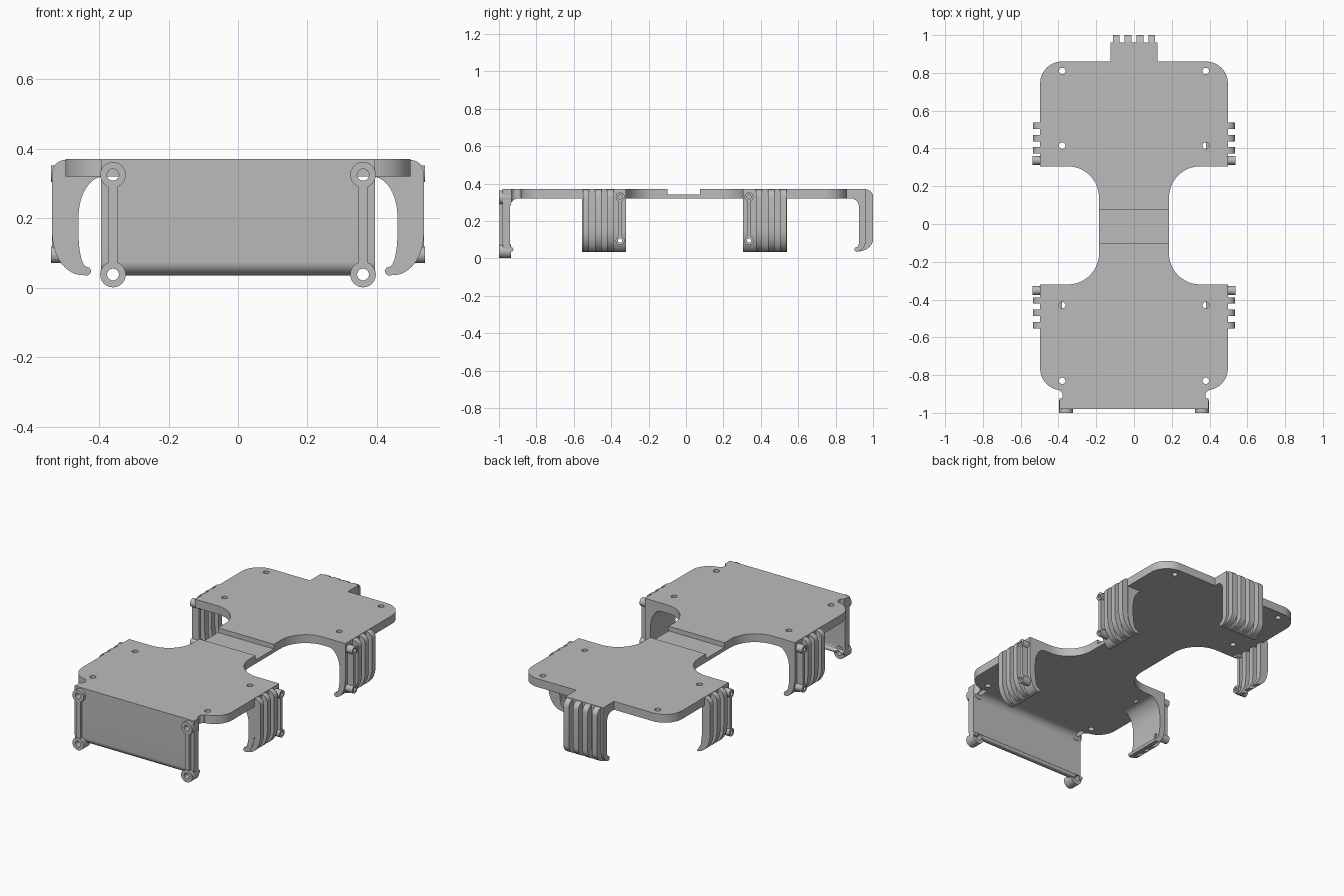
import bpy, bmesh
from math import sin, cos, pi, radians
from mathutils import Matrix, Vector

old = bpy.data.objects.get("Cube")
if old:
    bpy.data.objects.remove(old, do_unlink=True)

grey = bpy.data.materials.new("plain grey")
grey.use_nodes = True
grey.diffuse_color = (0.5, 0.5, 0.5, 1)
grey.node_tree.nodes["Principled BSDF"].inputs["Base Color"].default_value = (0.5, 0.5, 0.5, 1)

TOP, UNDER, EDGE = 0.37, 0.32, 0.497
PLANES = {"xy": lambda a, b, h: (a, b, h),
          "xz": lambda a, b, h: (a, h, b),
          "yz": lambda a, b, h: (h, a, b)}
parts = []


def arc(cx, cy, rx, ry, a0, a1, n=12):
    angles = [radians(a0 + (a1 - a0) * i / n) for i in range(n + 1)]
    return [(cx + rx * cos(a), cy + ry * sin(a)) for a in angles]


def circle(cx, cy, r):
    return arc(cx, cy, r, r, 0, 360, 24)[:-1]


def box(a0, a1, b0, b1):
    return [(a0, b0), (a1, b0), (a1, b1), (a0, b1)]


def prism(name, outline, plane, lo, hi, place=Matrix(), keep=True):
    """Extrude an outline lying in a plane from lo to hi."""
    bm = bmesh.new()
    put = PLANES[plane]
    rings = [[bm.verts.new(place @ Vector(put(a, b, h))) for a, b in outline] for h in (lo, hi)]
    n = len(outline)
    for ring in rings:
        bm.faces.new(ring)
    for i in range(n):
        j = (i + 1) % n
        bm.faces.new((rings[0][i], rings[0][j], rings[1][j], rings[1][i]))
    bmesh.ops.recalc_face_normals(bm, faces=bm.faces)
    mesh = bpy.data.meshes.new(name)
    bm.to_mesh(mesh)
    bm.free()
    mesh.materials.append(grey)
    obj = bpy.data.objects.new(name, mesh)
    bpy.context.collection.objects.link(obj)
    if keep:
        parts.append(obj)
    return obj


def cut(obj, outline, plane, lo, hi, place=Matrix()):
    cutter = prism("cutter", outline, plane, lo, hi, place, keep=False)
    cutter.hide_render = True
    mod = obj.modifiers.new("cut", "BOOLEAN")
    mod.operation, mod.solver, mod.object = "DIFFERENCE", "EXACT", cutter
    bpy.context.view_layer.objects.active = obj
    bpy.ops.object.modifier_apply(modifier=mod.name)
    bpy.data.objects.remove(cutter, do_unlink=True)


def wall_profile(top, inner, fillet, drop, thick, bend, lip):
    """Curled wall: x points outward, outer face at x = 0."""
    pts = [(0, top), (-inner, top), (-inner, UNDER)]
    pts += arc(-fillet, UNDER - drop, fillet - thick, drop, 90, 0)
    pts += arc(-lip, bend, lip - thick, bend - 0.06, 0, -90)
    pts += arc(-lip, 0.0475, 0.012, 0.0125, 90, 270, 6)
    pts += arc(-lip, bend, lip, bend - 0.035, -90, 0)
    return pts


def rib_profile(bend):
    pts = [(-0.015, TOP - 0.002)]
    pts += arc(0, 0.33, 0.038, 0.038, 90, 0, 6)
    pts += arc(-0.05, bend, 0.088, bend - 0.036, 0, -90)
    return pts + [(-0.022, 0.085), (-0.015, bend)]


def place_at(x, y, angle):
    return Matrix.Translation((x, y, 0)) @ Matrix.Rotation(radians(angle), 4, "Z")


def boss_pair(name, wall, place, v, heights, r, hole, u0, u1, bar):
    """Two drilled bosses joined by a slim bar."""
    prism(name + "_bar", box(v - bar, v + bar, heights[0] + r * 0.8, heights[1] - r * 0.8),
          "yz", -0.01, u1 - 0.003, place)
    for z, level in zip(heights, ("lower", "upper")):
        boss = prism(f"{name}_{level}_boss", circle(v, z, r), "yz", u0, u1, place)
        for obj in (boss, wall):
            cut(obj, circle(v, z, hole), "yz", -0.2, 0.1, place)


# Main plate outline: two rounded halves joined by a waisted neck
def half_outline(y_in, y_out):
    s = 1 if y_out > 0 else -1
    waist, corner = 0.165, 0.115
    pts = arc(0.185 + waist, y_in - s * waist, waist, s * waist, 180, 90)
    pts.append((EDGE, y_in))
    return pts + arc(EDGE - corner, y_out - s * corner, corner, s * corner, 0, 90)


rear, front = half_outline(0.305, 0.86), half_outline(-0.32, -0.88)
right_side = front[::-1] + rear
plate = prism("main_plate", right_side + [(-x, y) for x, y in right_side[::-1]], "xy", UNDER, TOP)
cut(plate, box(-0.3, 0.3, -0.1, 0.075), "xy", 0.342, 0.5)
for x in (-0.38, 0.38):
    for y in (0.81, 0.415, -0.43, -0.83):
        cut(plate, circle(x, y, 0.017), "xy", 0.2, 0.5)

# Four ribbed side hooks
for side, sx, angle in (("left", 1, 0), ("right", -1, 180)):
    for end, y_in, sy in (("rear", 0.305, 1), ("front", -0.32, -1)):
        name = f"{end}_{side}"
        place = place_at(sx * EDGE, y_in, angle)
        d = sx * sy
        hook = prism(name + "_hook", wall_profile(UNDER, 0.115, 0.11, 0.115, 0.038, 0.155, 0.062),
                     "xz", 0, d * 0.235, place)
        for i in range(3):
            v = d * (0.085 + 0.065 * i)
            prism(f"{name}_rib_{i + 1}", rib_profile(0.155), "xz", v - 0.017, v + 0.017, place)
        boss_pair(name, hook, place, d * 0.032, (0.095, 0.328), 0.024, 0.011, -0.03, 0.041, 0.01)

# Rear hook with four ribs
place = place_at(0, 0.962, 90)
prism("rear_hook", wall_profile(TOP, 0.102, 0.08, 0.05, 0.036, 0.1, 0.05), "xz", -0.125, 0.125, place)
for i in range(4):
    v = -0.094 + 0.0627 * i
    prism(f"rear_rib_{i + 1}", rib_profile(0.1), "xz", v - 0.018, v + 0.018, place)

# Front panel with waisted shoulders and corner bosses
place = place_at(0, -0.98, -90)
panel = prism("front_panel", wall_profile(TOP, 0.1, 0.085, 0.045, 0.04, 0.075, 0.045),
              "xz", -0.395, 0.395, place)
for x, side in ((0.36, "left"), (-0.36, "right")):
    cut(panel, circle(x * 1.12, -0.908, 0.026), "xy", 0.2, 0.5)
    boss_pair("front_" + side, panel, place, x, (0.038, 0.325), 0.037, 0.017, -0.045, 0.02, 0.014)

# Smooth curves, crisp edges
bpy.ops.object.select_all(action="DESELECT")
for obj in parts:
    obj.select_set(True)
bpy.context.view_layer.objects.active = plate
bpy.ops.object.shade_smooth_by_angle(angle=radians(30))
